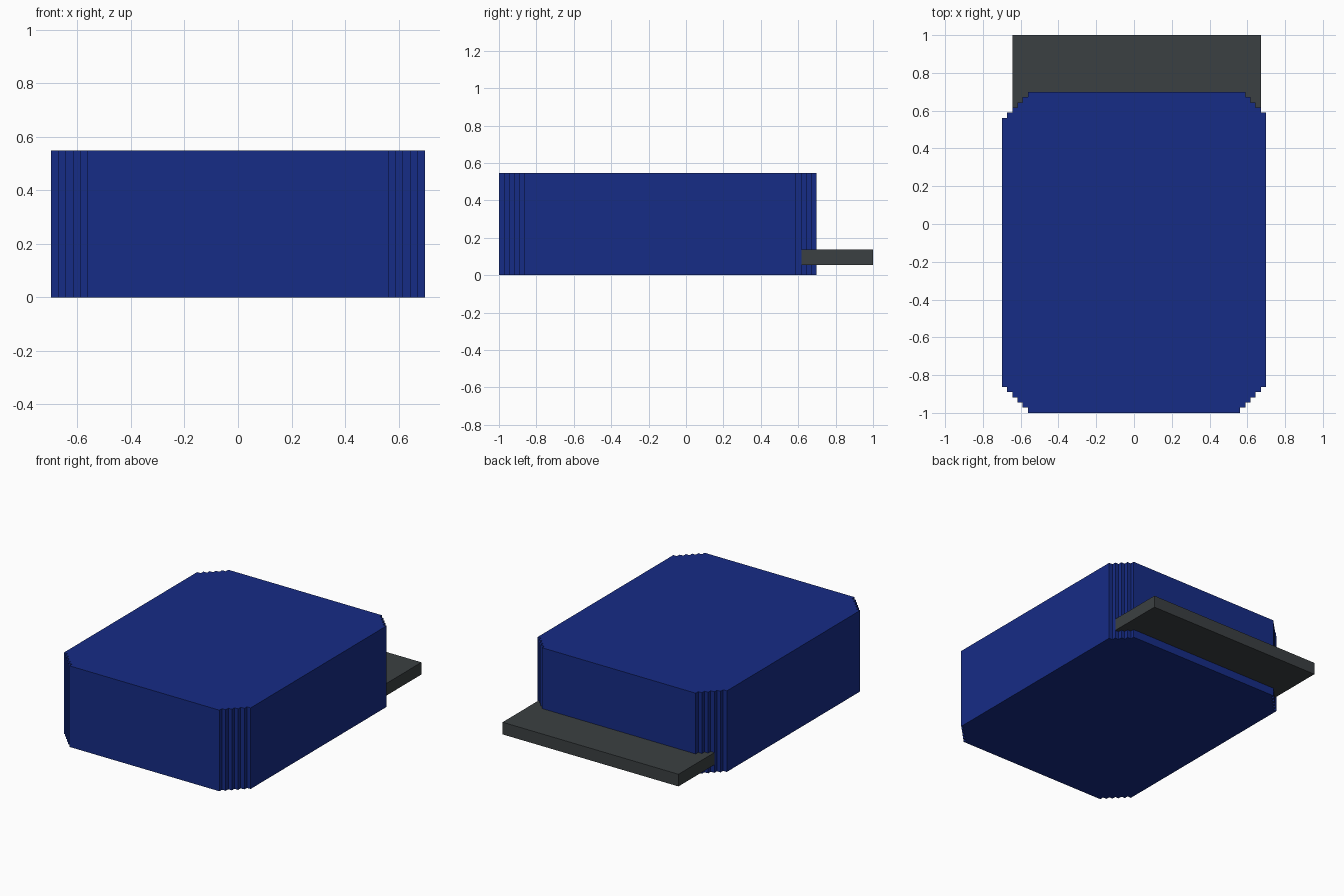
import bpy, bmesh

if "Cube" in bpy.data.objects:
    bpy.data.objects.remove(bpy.data.objects["Cube"])

V = 2 / 73          # size of one step; the model sits on a 73-unit grid
X0, Y0 = -25.5, -36.5


def material(name, rgb):
    m = bpy.data.materials.new(name)
    m.diffuse_color = (*rgb, 1)
    m.use_nodes = True
    m.node_tree.nodes["Principled BSDF"].inputs["Base Color"].default_value = m.diffuse_color
    return m


def extrude(name, outline, z0, z1, mat):
    """Prism from a counter-clockwise outline given in grid steps."""
    bm = bmesh.new()
    base = bm.faces.new([bm.verts.new((x * V, y * V, z0 * V)) for x, y in outline])
    top = bmesh.ops.extrude_face_region(bm, geom=[base], use_keep_orig=True)["geom"]
    verts = [g for g in top if isinstance(g, bmesh.types.BMVert)]
    bmesh.ops.translate(bm, verts=verts, vec=(0, 0, (z1 - z0) * V))
    bmesh.ops.recalc_face_normals(bm, faces=bm.faces)
    me = bpy.data.meshes.new(name)
    bm.to_mesh(me)
    bm.free()
    me.materials.append(mat)
    ob = bpy.data.objects.new(name, me)
    bpy.context.collection.objects.link(ob)
    return ob


def stepped_corner(cx, cy, n):
    """Staircase of n steps cutting the corner, from the y-facing side to the x-facing side."""
    sx, sy = (1 if cx > 0 else -1), (1 if cy > 0 else -1)
    pts = []
    for i in range(n):
        x = cx - sx * (n - i)
        pts += [(x, cy - sy * i), (x, cy - sy * (i + 1))]
    return pts + [(cx, cy - sy * n)]


blue = material("blue", (0.008, 0.025, 0.24))
grey = material("dark_grey", (0.044, 0.051, 0.054))

# Main block with stair-stepped vertical corners
xr, yb = X0 + 51, Y0 + 62
outline = (stepped_corner(xr, Y0, 5)
           + stepped_corner(xr, yb, 4)[::-1]
           + stepped_corner(X0, yb, 5)
           + stepped_corner(X0, Y0, 5)[::-1])
extrude("body", outline, 0, 20, blue)

# Thin ledge sticking out of the back
lx, rx, y0, y1 = X0 + 2, xr - 1, yb - 5, Y0 + 73
extrude("back_ledge", [(lx, y0), (rx, y0), (rx, y1), (lx, y1)], 2, 5, grey)
